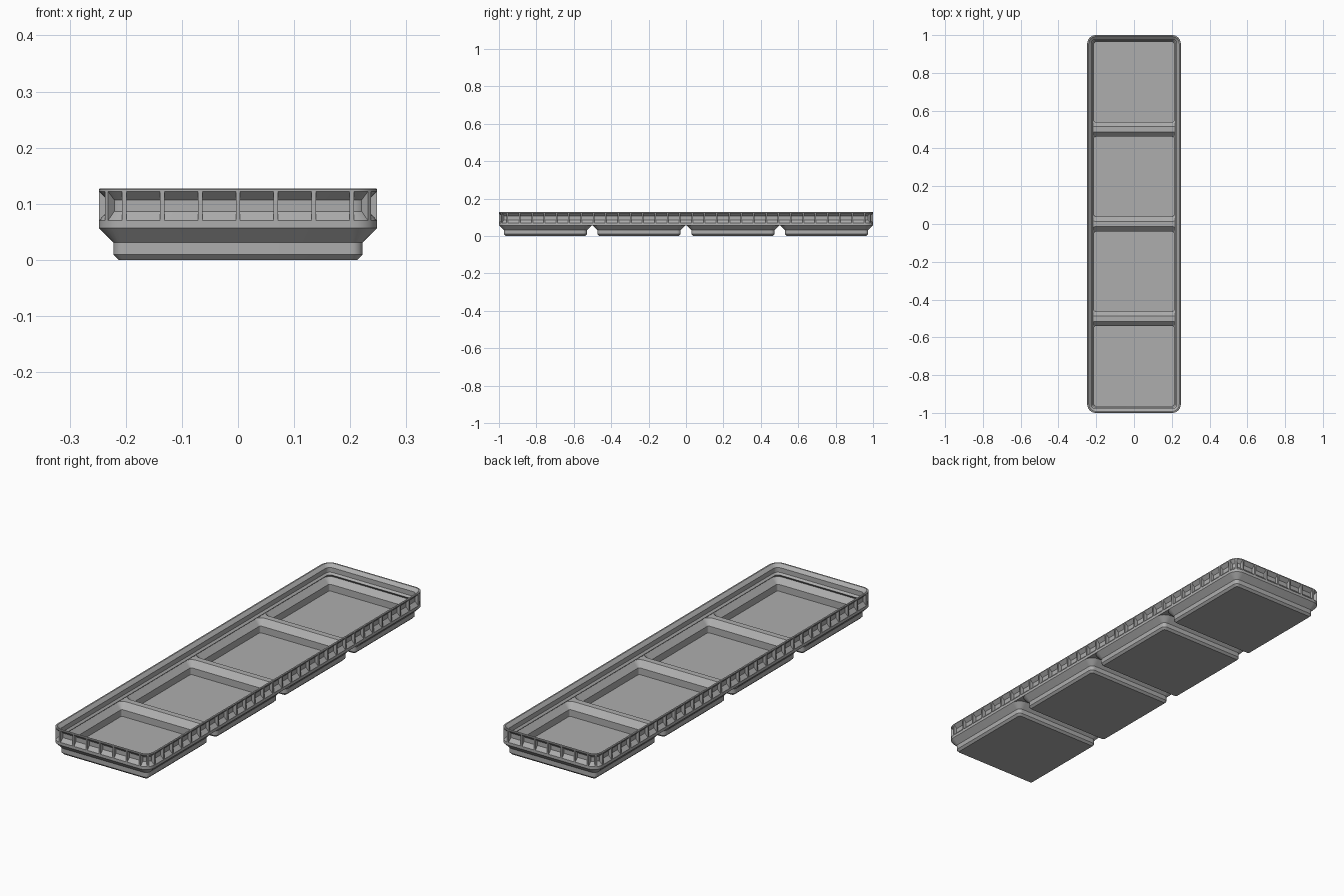
import bpy, bmesh, math
from mathutils import Matrix, Vector

cube = bpy.data.objects.get("Cube")
if cube:
    bpy.data.objects.remove(cube)

HX, HY, R = 0.2478, 1.0, 0.045     # outer half sizes and corner radius
PITCH = 0.5015                     # spacing of the four cells
SEGMENTS = 6

grey = bpy.data.materials.new("mid grey")
grey.use_nodes = True
colour = (0.42, 0.42, 0.42, 1)
grey.diffuse_color = colour
grey.node_tree.nodes["Principled BSDF"].inputs["Base Color"].default_value = colour


def finish(bm, name, smooth=True):
    bmesh.ops.recalc_face_normals(bm, faces=bm.faces)
    mesh = bpy.data.meshes.new(name)
    bm.to_mesh(mesh)
    bm.free()
    mesh.materials.append(grey)
    ob = bpy.data.objects.new(name, mesh)
    bpy.context.collection.objects.link(ob)
    if smooth:
        bpy.ops.object.select_all(action='DESELECT')
        ob.select_set(True)
        bpy.context.view_layer.objects.active = ob
        bpy.ops.object.shade_smooth_by_angle(angle=math.radians(25))
    return ob


def rounded_ring(bm, hx, hy, inset, z, cy=0):
    """Rounded rectangle of vertices, inset from the given half sizes."""
    r = R - inset
    verts = []
    for q, (sx, sy) in enumerate([(1, 1), (-1, 1), (-1, -1), (1, -1)]):
        for i in range(SEGMENTS + 1):
            a = math.pi / 2 * (q + i / SEGMENTS)
            verts.append(bm.verts.new((sx * (hx - R) + r * math.cos(a),
                                       cy + sy * (hy - R) + r * math.sin(a), z)))
    return verts


def loft(name, hx, hy, profile, cy=0, closed=False):
    """Sweep an (inset, z) profile around a rounded rectangle."""
    bm = bmesh.new()
    rings = [rounded_ring(bm, hx, hy, d, z, cy) for d, z in profile]
    pairs = list(zip(rings, rings[1:]))
    if closed:
        pairs.append((rings[-1], rings[0]))
    else:
        bm.faces.new(rings[0])
        bm.faces.new(rings[-1])
    for a, b in pairs:
        for i in range(len(a)):
            j = (i + 1) % len(a)
            bm.faces.new((a[i], a[j], b[j], b[i]))
    return finish(bm, name)


# Rim wall: grooved outside, stepped lip and undercut inside
groove = [(0, 0.070), (0.0155, 0.0865), (0.0155, 0.107), (0, 0.122)]
lip = [(0, 0.1255), (0.0015, 0.127), (0.008, 0.127), (0.0227, 0.1134),
       (0.0227, 0.092), (0.031, 0.0836), (0.011, 0.0657), (0.020, 0.0567)]
loft("rim_wall", HX, HY, [(0, 0.0567)] + groove + lip, closed=True)

# Four hollow stepped feet, each forming one compartment
foot = [(0.0353, 0), (0.0257, 0.0096), (0.0257, 0.031), (0, 0.0567), (0.0013, 0.069),
        (0.0108, 0.069), (0.0365, 0.043), (0.0365, 0.012)]
for n in range(4):
    loft(f"compartment_{n + 1}", HX, HX, foot, cy=(n - 1.5) * PITCH)

# Bridges joining neighbouring compartments
for n in (-1, 0, 1):
    bm = bmesh.new()
    bmesh.ops.create_cube(bm, size=1, matrix=Matrix.Translation((0, n * PITCH, 0.0628))
                          @ Matrix.Diagonal((0.48, 0.026, 0.0124, 1)))
    finish(bm, f"divider_{n + 2}", smooth=False)


# Ribs filling the groove at regular steps
def add_rib(bm, x, y, angle, half=0.004):
    turn = Matrix.Translation((x, y, 0)) @ Matrix.Rotation(angle, 4, 'Z')
    sides = [[bm.verts.new(turn @ Vector((-d * 1.03, s * half, z))) for d, z in groove]
             for s in (-1, 1)]
    for side in sides:
        bm.faces.new(side)
    a, b = sides
    for i in range(4):
        j = (i + 1) % 4
        bm.faces.new((a[i], a[j], b[j], b[i]))


bm = bmesh.new()
for s in (-1, 1):
    for i in range(7):
        add_rib(bm, (i / 3 - 1) * (HX - R), s * HY, s * math.pi / 2)
    for i in range(30):
        add_rib(bm, s * HX, (2 * i / 29 - 1) * (HY - R), 0 if s > 0 else math.pi)
    for t in (-1, 1):
        angle = math.atan2(t, s)
        add_rib(bm, s * (HX - R) + R * math.cos(angle),
                t * (HY - R) + R * math.sin(angle), angle)
finish(bm, "rim_ribs", smooth=False)
